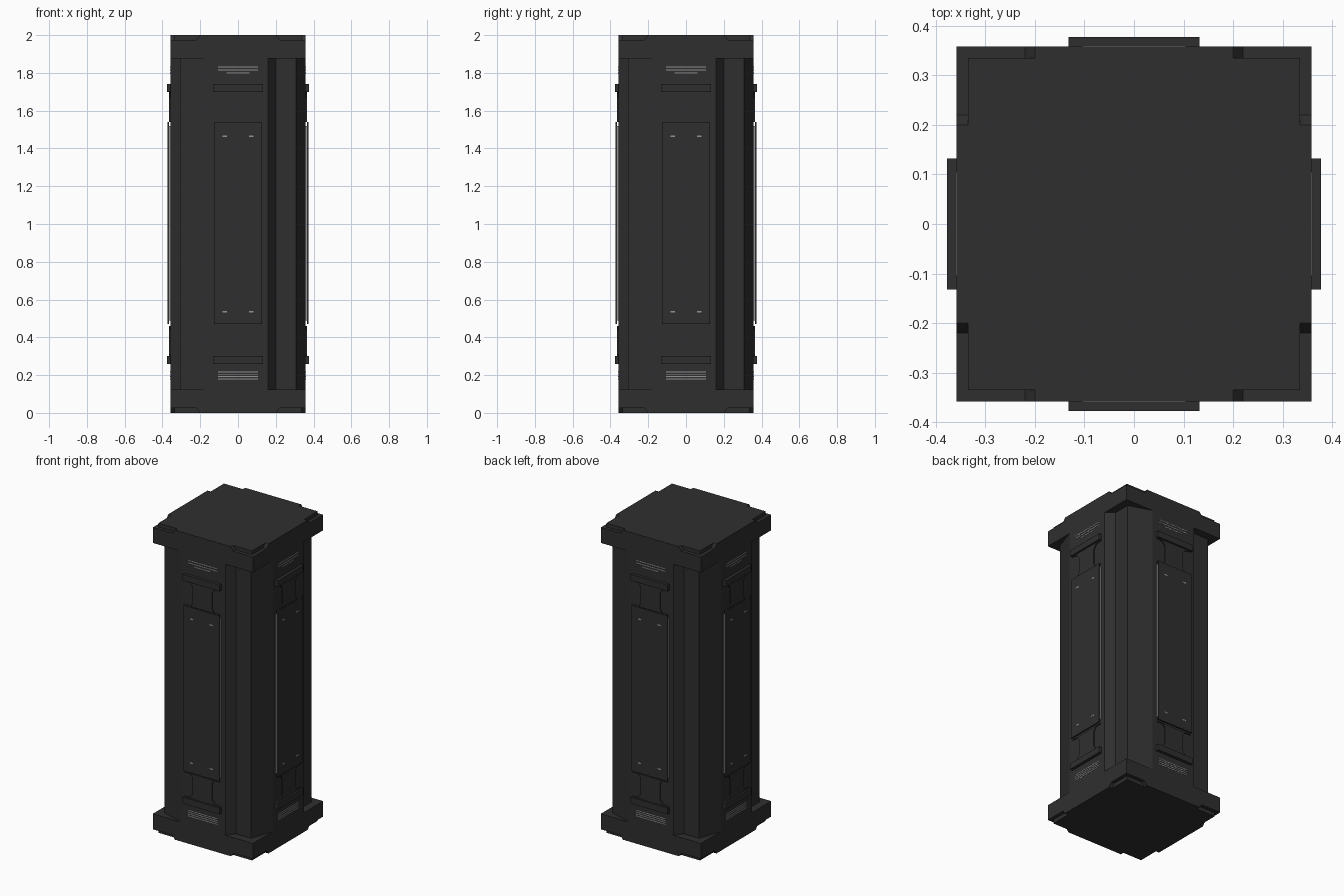
import bpy, bmesh, math
from mathutils import Matrix

if "Cube" in bpy.data.objects:
    bpy.data.objects.remove(bpy.data.objects["Cube"])


def material(name, v):
    m = bpy.data.materials.new(name)
    m.diffuse_color = (v, v, v, 1)
    m.use_nodes = True
    m.node_tree.nodes["Principled BSDF"].inputs["Base Color"].default_value = m.diffuse_color
    return m


DARK = material("dark metal", 0.028)
LIGHT = material("light grey trim", 0.3)


def make(name, bm, mat):
    bmesh.ops.recalc_face_normals(bm, faces=bm.faces)
    me = bpy.data.meshes.new(name)
    bm.to_mesh(me)
    bm.free()
    me.materials.append(mat)
    ob = bpy.data.objects.new(name, me)
    bpy.context.collection.objects.link(ob)
    return ob


def extrude(bm, pts, vec):
    f = bm.faces.new([bm.verts.new(p) for p in pts])
    r = bmesh.ops.extrude_face_region(bm, geom=[f])
    vs = [g for g in r["geom"] if isinstance(g, bmesh.types.BMVert)]
    bmesh.ops.translate(bm, verts=vs, vec=vec)


def box(bm, x0, x1, y0, y1, z0, z1):
    extrude(bm, [(x0, y0, z0), (x1, y0, z0), (x1, y1, z0), (x0, y1, z0)], (0, 0, z1 - z0))


def four_sides(name, build, mat):
    """Build on the front face, then repeat around the pillar."""
    bm = bmesh.new()
    build(bm)
    src = list(bm.verts) + list(bm.edges) + list(bm.faces)
    for k in (1, 2, 3):
        d = bmesh.ops.duplicate(bm, geom=src)["geom"]
        bmesh.ops.rotate(bm, verts=[g for g in d if isinstance(g, bmesh.types.BMVert)],
                         matrix=Matrix.Rotation(k * math.pi / 2, 3, 'Z'))
    return make(name, bm, mat)


# Shaft with stepped corners and slanted cheeks
quarter = [(-0.16, -0.358), (0.16, -0.358), (0.20, -0.308), (0.308, -0.308)]
outline = []
for k in range(4):
    c, s = round(math.cos(k * math.pi / 2)), round(math.sin(k * math.pi / 2))
    outline += [(c * x - s * y, s * x + c * y, 0.1) for x, y in quarter]
bm = bmesh.new()
extrude(bm, outline, (0, 0, 1.8))
make("shaft", bm, DARK)

# Base and capital: slab, inner plate and a tapered lip on each side
for name, flip in (("base", False), ("capital", True)):
    def z(h):
        return 2 - h if flip else h

    bm = bmesh.new()
    box(bm, -0.358, 0.358, -0.358, 0.358, z(0.025), z(0.125))
    box(bm, -0.335, 0.335, -0.335, 0.335, z(0), z(0.03))
    make(name + "_slab", bm, DARK)

    def lip(bm):
        extrude(bm, [(-0.22, -0.358, z(0.025)), (-0.20, -0.358, z(0)),
                     (0.20, -0.358, z(0)), (0.22, -0.358, z(0.025))], (0, 0.023, 0))
    four_sides(name + "_lips", lip, DARK)


# Raised main panels with end bars
def panel(bm):
    box(bm, -0.128, 0.128, -0.374, -0.366, 0.47, 1.54)
    for a, b in ((0.26, 0.30), (1.70, 1.74)):
        box(bm, -0.132, 0.132, -0.377, -0.35, a, b)


four_sides("panels", panel, DARK)


# Necks joining each panel to its bars, with chamfered waists
def necks(bm):
    for mz in (1, -1):
        side = [(0.128, 1.54), (0.085, 1.54), (0.068, 1.565), (0.068, 1.665),
                (0.085, 1.69), (0.128, 1.70)]
        pts = side + [(-x, h) for x, h in reversed(side)]
        extrude(bm, [(x, -0.365, 1 + mz * (h - 1)) for x, h in pts], (0, 0.012, 0))


four_sides("panel_necks", necks, DARK)


# Light backing visible only along the panel's side edges
def backing(bm):
    box(bm, -0.128, 0.128, -0.366, -0.355, 0.49, 1.52)


four_sides("panel_backing", backing, LIGHT)


# Thin light slats above and below the panels
def slats(bm):
    for h in (0.178, 0.190, 0.202, 0.214, 1.797, 1.813, 1.829):
        w = 0.105 if h < 1 or h > 1.81 else 0.06
        box(bm, -w, w, -0.3595, -0.357, h, h + 0.005)


four_sides("vent_slats", slats, LIGHT)


# Small light marks on the panels
def marks(bm):
    for h in (0.535, 1.465):
        for x in (-0.07, 0.07):
            box(bm, x - 0.012, x + 0.012, -0.3745, -0.373, h - 0.004, h + 0.004)


four_sides("panel_marks", marks, LIGHT)
